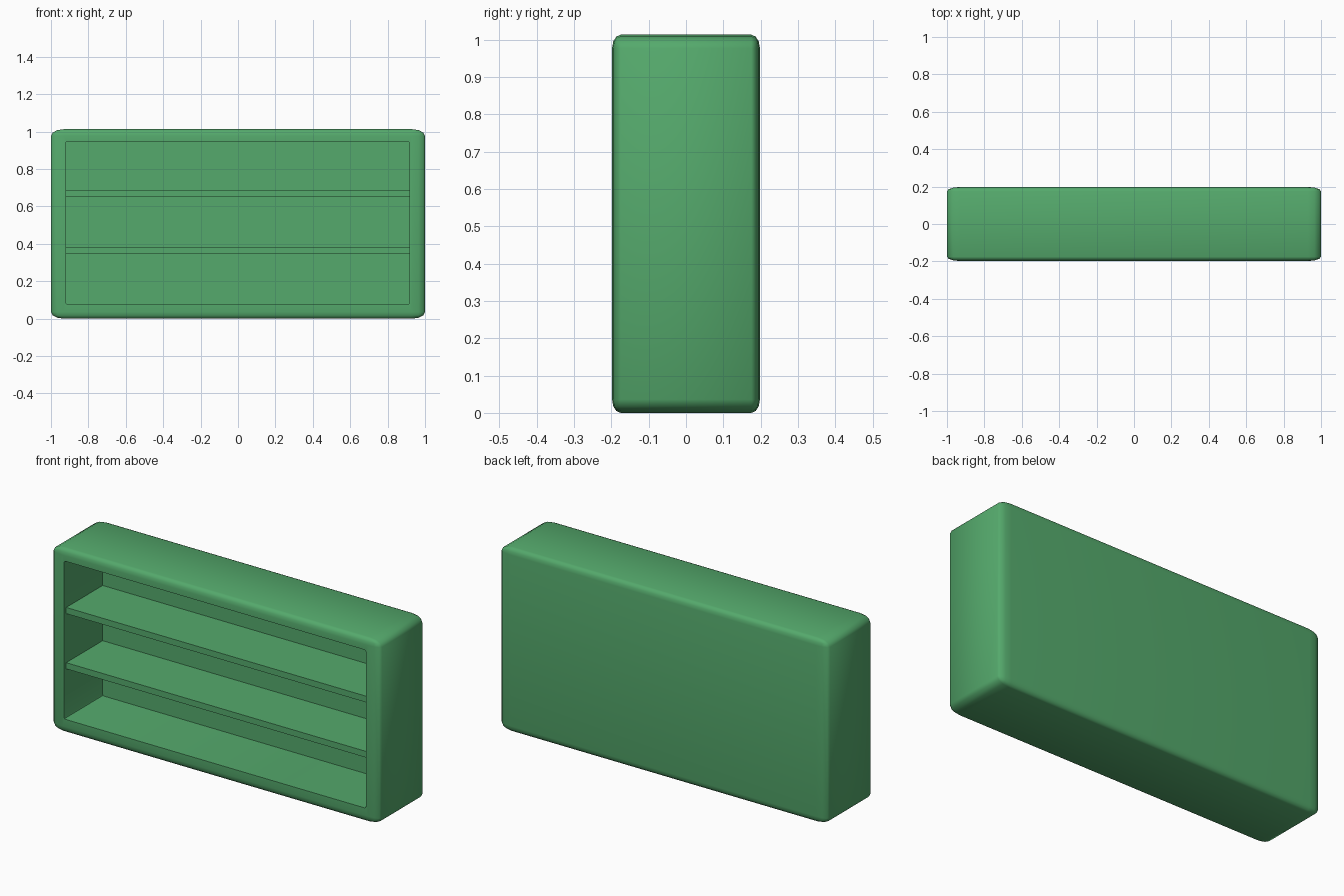
import bpy, bmesh, math
from mathutils import Vector

if "Cube" in bpy.data.objects:
    bpy.data.objects.remove(bpy.data.objects["Cube"])

green = bpy.data.materials.new("green")
green.diffuse_color = (0.09, 0.40, 0.15, 1)
green.use_nodes = True
green.node_tree.nodes["Principled BSDF"].inputs["Base Color"].default_value = green.diffuse_color


def box(name, lo, hi, radii=None, segments=3):
    """Box between two corners; radii gives the rounding size along each axis."""
    lo, hi = Vector(lo), Vector(hi)
    mid, half = (lo + hi) / 2, (hi - lo) / 2
    bm = bmesh.new()
    bmesh.ops.create_cube(bm, size=2)
    w = 0.1
    if radii:
        bmesh.ops.bevel(bm, geom=bm.edges[:], offset=w, segments=segments,
                        profile=0.5, affect='EDGES')
    for v in bm.verts:
        for i in range(3):
            c = v.co[i]
            s = math.copysign(1, c)
            inset = (1 - abs(c)) / w * radii[i] if radii else 0
            v.co[i] = mid[i] + s * (half[i] - inset)
    me = bpy.data.meshes.new(name)
    bm.to_mesh(me)
    bm.free()
    me.materials.append(green)
    ob = bpy.data.objects.new(name, me)
    bpy.context.collection.objects.link(ob)
    return ob


# Rounded outer case
case = box("shelf_case", (-1, -0.198, 0), (1, 0.198, 1.013), (0.07, 0.023, 0.036))

# Open front recess, cut from the case
cutter = box("recess_cutter", (-0.92, -0.4, 0.077), (0.917, 0.137, 0.947))
bm = bmesh.new()
bm.from_mesh(cutter.data)
edges = [e for e in bm.edges if abs(e.verts[0].co.y - e.verts[1].co.y) > 0.1]
bmesh.ops.bevel(bm, geom=edges, offset=0.008, segments=2, profile=0.5, affect='EDGES')
bm.to_mesh(cutter.data)
bm.free()
cutter.hide_render = True

cut = case.modifiers.new("recess", 'BOOLEAN')
cut.operation = 'DIFFERENCE'
cut.solver = 'EXACT'
cut.object = cutter
bpy.context.view_layer.objects.active = case
case.select_set(True)
bpy.ops.object.modifier_apply(modifier=cut.name)
bpy.data.objects.remove(cutter, do_unlink=True)
bpy.ops.object.shade_smooth_by_angle(angle=math.radians(40))

# Two shelves, set slightly back from the front
for name, z in (("lower_shelf", 0.346), ("upper_shelf", 0.650)):
    box(name, (-0.925, -0.18, z), (0.922, 0.145, z + 0.034))
